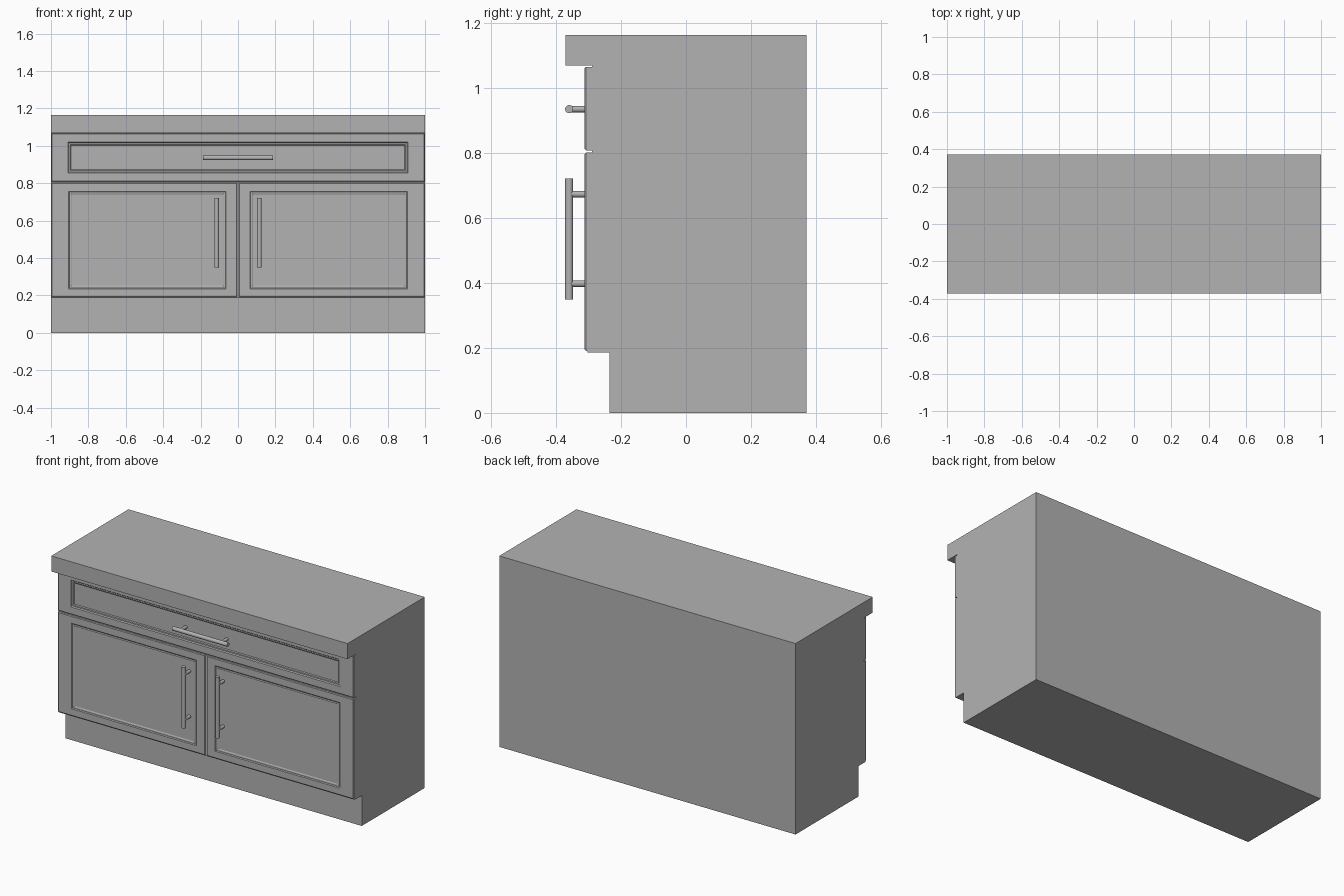
import bpy, bmesh, math
from mathutils import Vector

if "Cube" in bpy.data.objects:
    bpy.data.objects.remove(bpy.data.objects["Cube"])

grey = bpy.data.materials.new("plain grey")
grey.diffuse_color = (0.45, 0.45, 0.45, 1)
grey.use_nodes = True
grey.node_tree.nodes["Principled BSDF"].inputs["Base Color"].default_value = grey.diffuse_color


def finish(bm, name, smooth=False):
    bmesh.ops.recalc_face_normals(bm, faces=bm.faces)
    for f in bm.faces:
        f.smooth = smooth and len(f.verts) == 4
    mesh = bpy.data.meshes.new(name)
    bm.to_mesh(mesh)
    bm.free()
    mesh.materials.append(grey)
    obj = bpy.data.objects.new(name, mesh)
    bpy.context.collection.objects.link(obj)
    return obj


def loft(name, rings, smooth=False):
    """Join successive point rings and cap both ends."""
    bm = bmesh.new()
    loops = [[bm.verts.new(p) for p in ring] for ring in rings]
    n = len(loops[0])
    for a, b in zip(loops, loops[1:]):
        for i in range(n):
            j = (i + 1) % n
            bm.faces.new((a[i], a[j], b[j], b[i]))
    bm.faces.new(loops[0][::-1])
    bm.faces.new(loops[-1])
    return finish(bm, name, smooth)


def rect(x0, x1, z0, z1, y, inset=0.0):
    x0, x1, z0, z1 = x0 + inset, x1 - inset, z0 + inset, z1 - inset
    return [(x0, y, z0), (x1, y, z0), (x1, y, z1), (x0, y, z1)]


def panel_front(name, outer, inner, back, depth):
    """Slab with softened front edge and a moulded, recessed panel."""
    front = -0.312
    loft(name, [
        rect(*outer, back),
        rect(*outer, front + 0.004),
        rect(*outer, front, 0.004),
        rect(*inner, front),
        rect(*inner, front + depth * 0.6, 0.005),
        rect(*inner, front + depth * 0.6, 0.013),
        rect(*inner, front + depth, 0.018),
    ])


def rod(name, start, end, radius, sides=24):
    start, end = Vector(start), Vector(end)
    q = (end - start).to_track_quat('Z', 'Y')
    circle = [q @ Vector((radius * math.cos(2 * math.pi * i / sides),
                          radius * math.sin(2 * math.pi * i / sides), 0))
              for i in range(sides)]
    loft(name, [[start + c for c in circle], [end + c for c in circle]], True)


def handle(name, centre, axis):
    """Bar handle carried on two short posts."""
    c, a = Vector(centre), Vector(axis)
    rod(name + "_bar", c - a * 0.186, c + a * 0.186, 0.0125)
    for i, s in enumerate((-1, 1)):
        p = c + a * (0.138 * s)
        rod(f"{name}_post_{i + 1}", p, (p.x, -0.305, p.z), 0.01)


# Cabinet body and worktop, one side profile swept across the width
profile = [(0.372, 0), (0.372, 1.165), (-0.372, 1.165), (-0.372, 1.07),
           (-0.29, 1.07), (-0.29, 0.803), (-0.304, 0.803), (-0.304, 0.186),
           (-0.235, 0.186), (-0.235, 0)]
loft("cabinet_body", [[(x, y, z) for y, z in profile] for x in (-1, 1)])

# Drawer front
panel_front("drawer_front", (-0.998, 0.998, 0.809, 1.066),
            (-0.91, 0.908, 0.855, 1.02), -0.289, 0.010)
handle("drawer_handle", (0, -0.36, 0.936), (1, 0, 0))

# Two doors with upright handles
for side, s in (("left", -1), ("right", 1)):
    def span(a, b):
        return tuple(sorted((a * s, b * s)))
    panel_front(side + "_door", (*span(0.005, 0.998), 0.191, 0.802),
                (*span(0.063, 0.907), 0.235, 0.757), -0.303, 0.007)
    handle(side + "_door_handle", (0.114 * s, -0.36, 0.536), (0, 0, 1))
